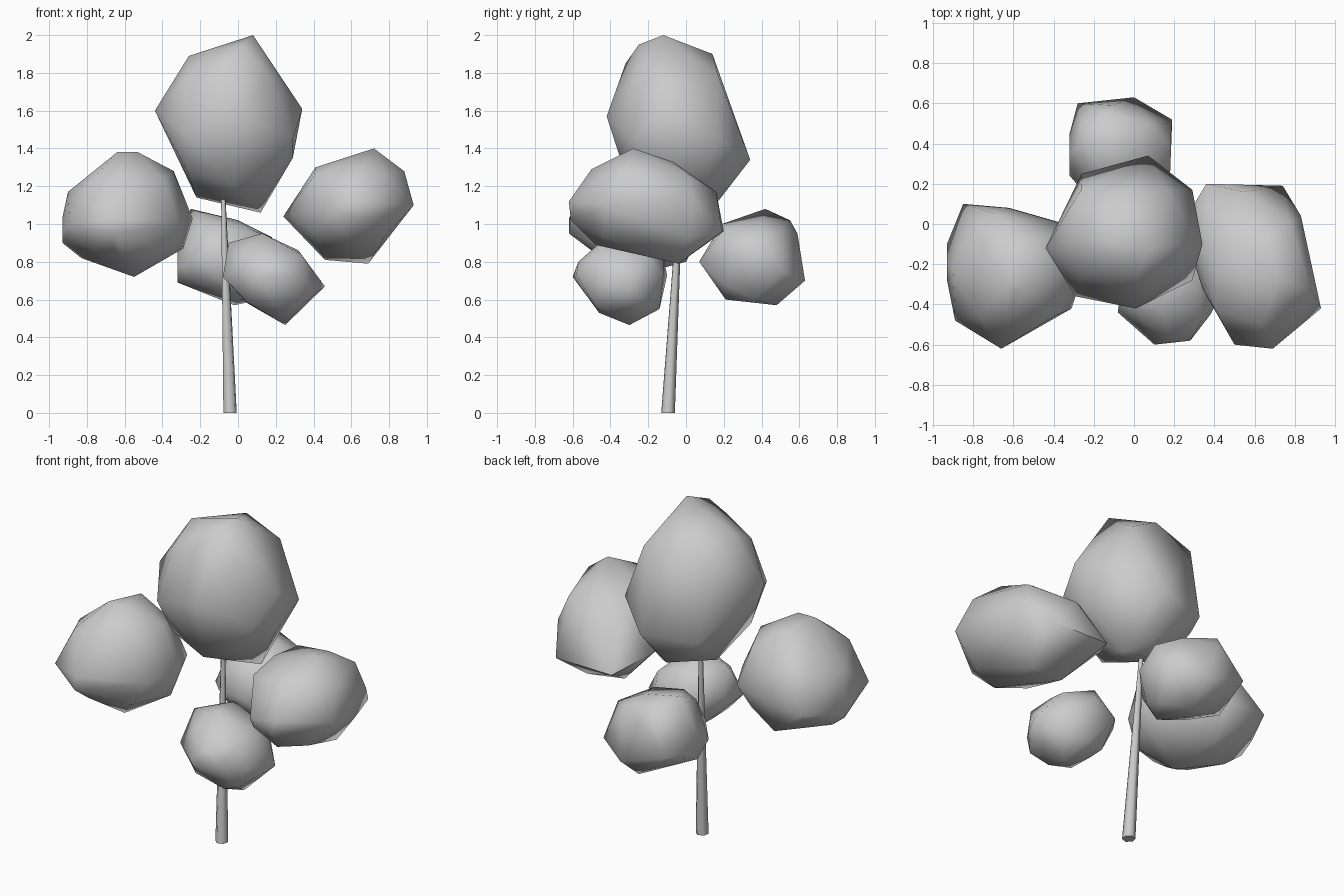
import bpy, bmesh, math
from mathutils import Vector

if "Cube" in bpy.data.objects:
    bpy.data.objects.remove(bpy.data.objects["Cube"])


def span(poly, axis, value):
    """Extent of an outline along its other axis at a given coordinate."""
    lo, hi = min(p[axis] for p in poly), max(p[axis] for p in poly)
    value = min(max(value, lo + 1e-4), hi - 1e-4)
    hits = []
    for a, b in zip(poly, poly[1:] + poly[:1]):
        if (a[axis] - value) * (b[axis] - value) <= 0 and a[axis] != b[axis]:
            t = (value - a[axis]) / (b[axis] - a[axis])
            hits.append(a[1 - axis] + t * (b[1 - axis] - a[1 - axis]))
    return min(hits), max(hits)


def between(s, t, f=0.5):
    lo, hi = max(s[0], t[0]), min(s[1], t[1])
    return lo + (hi - lo) * f


def inside(poly, u, v):
    us = [p[0] for p in poly]
    if not min(us) <= u <= max(us):
        return False
    lo, hi = span(poly, 0, u)
    return lo <= v <= hi


def finish(name, bm, angle):
    bmesh.ops.recalc_face_normals(bm, faces=bm.faces[:])
    mesh = bpy.data.meshes.new(name)
    bm.to_mesh(mesh)
    bm.free()
    ob = bpy.data.objects.new(name, mesh)
    bpy.context.collection.objects.link(ob)
    bpy.ops.object.select_all(action='DESELECT')
    ob.select_set(True)
    bpy.context.view_layer.objects.active = ob
    bpy.ops.object.shade_smooth_by_angle(angle=math.radians(angle))


def foliage(name, front, side, top, girth=0.5):
    """Faceted clump: hull around front (x,z), side (y,z) and top (x,y) outlines."""
    pts = [Vector((x, between(span(top, 0, x), span(side, 1, z)), z)) for x, z in front]
    pts += [Vector((between(span(top, 1, y), span(front, 1, z)), y, z)) for y, z in side]
    pts += [Vector((x, y, between(span(front, 0, x), span(side, 0, y), girth))) for x, y in top]
    lo = Vector([min(p[i] for p in pts) for i in range(3)])
    hi = Vector([max(p[i] for p in pts) for i in range(3)])
    c, half = (lo + hi) / 2, (hi - lo) / 2
    # round out the eight diagonal corners, kept within every outline
    for sx in (-1, 1):
        for sy in (-1, 1):
            for sz in (-1, 1):
                d = Vector((sx * half.x, sy * half.y, sz * half.z)) / math.sqrt(3)
                r = 0.95
                while r > 0.5:
                    p = c + d * r
                    if inside(front, p.x, p.z) and inside(side, p.y, p.z) and inside(top, p.x, p.y):
                        break
                    r -= 0.02
                pts.append(c + d * r)
    bm = bmesh.new()
    for p in pts:
        bm.verts.new(p)
    bmesh.ops.remove_doubles(bm, verts=bm.verts[:], dist=0.015)
    bmesh.ops.convex_hull(bm, input=bm.verts[:])
    bmesh.ops.delete(bm, geom=[v for v in bm.verts if not v.link_faces], context='VERTS')
    finish(name, bm, 60)


# Crown
foliage("top_foliage",
        [(.08, 2), (-.26, 1.89), (-.44, 1.6), (-.22, 1.14), (.12, 1.06), (.29, 1.35), (.34, 1.61)],
        [(-.12, 2), (.14, 1.9), (.34, 1.34), (.17, 1.12), (.05, 1.06), (-.3, 1.2), (-.42, 1.57),
         (-.32, 1.85), (-.25, 1.95)],
        [(.07, .34), (-.26, .25), (-.44, -.12), (-.29, -.36), (.01, -.41), (.29, -.28),
         (.34, -.1), (.29, .17)], girth=0.3)

# Side clumps
foliage("left_foliage",
        [(-.64, 1.38), (-.53, 1.38), (-.34, 1.28), (-.24, 1.03), (-.29, .87), (-.55, .72),
         (-.83, .82), (-.93, .9), (-.93, 1.03), (-.9, 1.17)],
        [(-.32, 1.38), (-.5, 1.25), (-.62, 1.03), (-.62, .95), (-.5, .86), (-.3, .72),
         (0, .8), (.1, 1), (.05, 1.2), (-.1, 1.36)],
        [(-.85, .1), (-.62, .08), (-.34, 0), (-.24, -.2), (-.31, -.42), (-.66, -.62),
         (-.89, -.48), (-.93, -.28), (-.93, -.1)], girth=0.42)
foliage("right_foliage",
        [(.72, 1.4), (.41, 1.3), (.24, 1.04), (.46, .81), (.69, .79), (.93, 1.1), (.88, 1.28)],
        [(-.28, 1.4), (-.07, 1.33), (.16, 1.17), (.19, .96), (-.04, .79), (-.48, .89),
         (-.61, 1.02), (-.62, 1.12), (-.5, 1.29)],
        [(.36, .2), (.74, .19), (.83, .04), (.93, -.42), (.69, -.62), (.5, -.6),
         (.34, -.32), (.24, 0)])

# Lower clumps
foliage("back_foliage",
        [(-.25, 1.08), (0, 1.02), (.18, .93), (.19, .75), (.12, .6), (-.02, .57),
         (-.32, .69), (-.32, .85)],
        [(.42, 1.08), (.55, 1.02), (.59, .95), (.63, .7), (.48, .57), (.21, .6),
         (.07, .8), (.19, 1)],
        [(0, .63), (.19, .52), (.18, .26), (0, .07), (-.2, .1), (-.32, .24), (-.32, .45), (-.28, .6)])
foliage("front_foliage",
        [(-.08, .72), (-.05, .9), (.13, .95), (.32, .86), (.46, .67), (.25, .465), (.05, .58)],
        [(-.6, .72), (-.57, .8), (-.4, .95), (-.2, .93), (-.12, .83), (-.09, .73),
         (-.14, .55), (-.3, .465), (-.46, .53)],
        [(-.08, -.44), (.1, -.59), (.28, -.58), (.38, -.45), (.46, -.3), (.3, -.12),
         (.05, -.1), (-.06, -.25)])

# Leaning, tapered trunk
bm = bmesh.new()
rings = []
for cx, cy, z, r in ((-.042, -.095, 0, .037), (-.078, -.03, 1.15, .012)):
    rings.append([bm.verts.new((cx + r * math.cos(i * math.tau / 6 + .3),
                                cy + r * math.sin(i * math.tau / 6 + .3), z)) for i in range(6)])
for i in range(6):
    j = (i + 1) % 6
    bm.faces.new((rings[0][i], rings[0][j], rings[1][j], rings[1][i]))
for ring in rings:
    bm.faces.new(ring)
finish("trunk", bm, 65)
